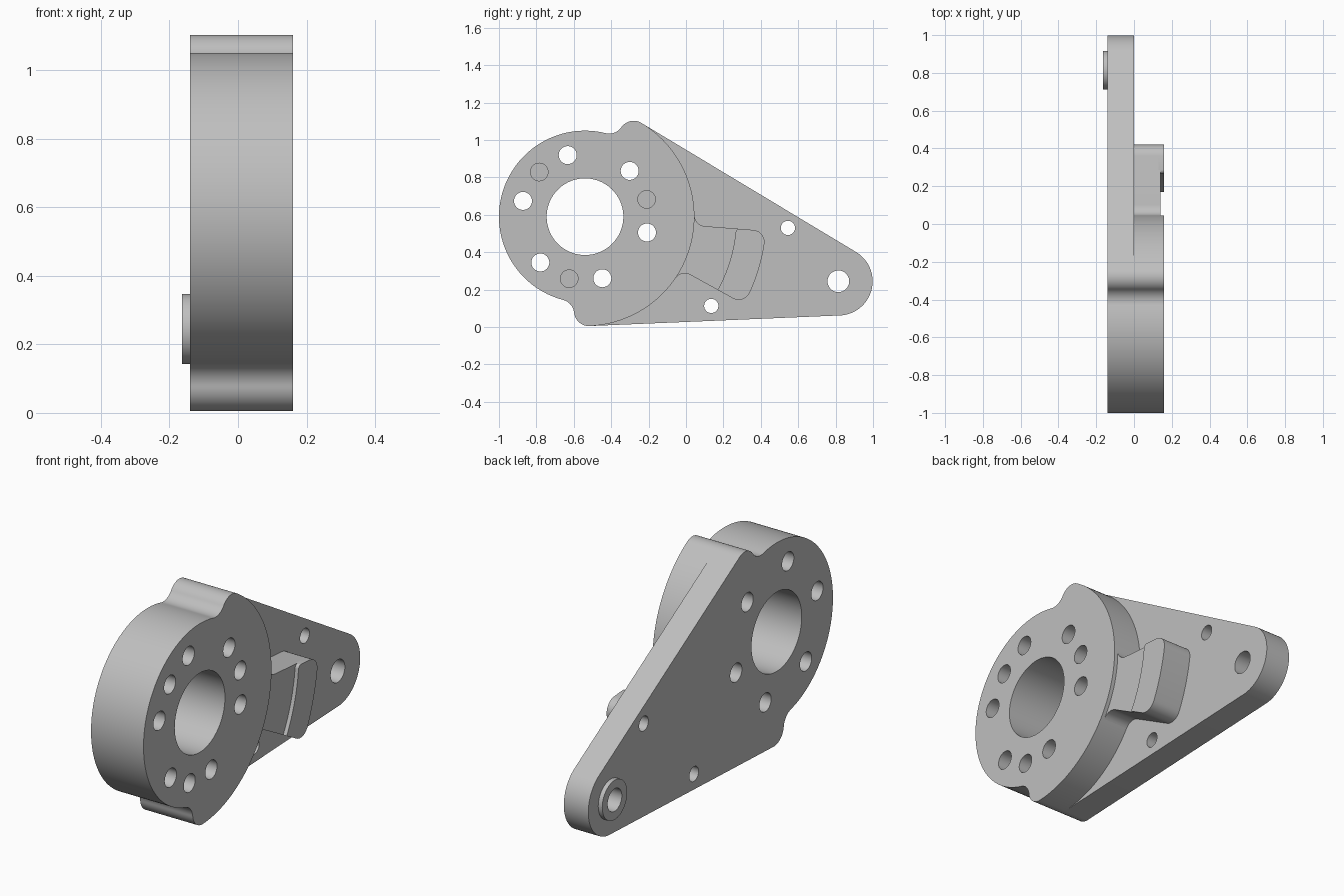
import bpy, bmesh
from math import sin, cos, asin, acos, atan2, radians, degrees, hypot
from mathutils import Matrix

if "Cube" in bpy.data.objects:
    bpy.data.objects.remove(bpy.data.objects["Cube"], do_unlink=True)

grey = bpy.data.materials.new("plain grey")
grey.use_nodes = True
colour = (0.52, 0.52, 0.52, 1)
grey.diffuse_color = colour
grey.node_tree.nodes["Principled BSDF"].inputs["Base Color"].default_value = colour

# Shapes are drawn around the bore centre, with the arm along local x.
TILT = -14.3
PLACE = (Matrix.Translation((0, -0.54, 0.59))
         @ Matrix(((0, 0, 1, 0), (1, 0, 0, 0), (0, 1, 0, 0), (0, 0, 0, 1)))
         @ Matrix.Rotation(radians(TILT), 4, 'Z'))
ARM, TIP_R = 1.398, 0.183       # arm length and tip radius
MAIN_R, RIM_R = 0.46, 0.585     # back and front radii of the hub
LOBE_R, FILLET = 0.08, 0.08


def polar(r, a):
    return r * cos(radians(a)), r * sin(radians(a))


def arc(centre, r, start, end, n=16):
    steps = [start + (end - start) * i / n for i in range(n + 1)]
    return [(centre[0] + polar(r, a)[0], centre[1] + polar(r, a)[1]) for a in steps]


def circle(centre, r, n=48):
    return arc(centre, r, 0, 360, n)[:-1]


def extrude(name, loops, x0, x1):
    """Fill the outline (first loop) minus holes, and extrude it between x0 and x1."""
    curve = bpy.data.curves.new(name, 'CURVE')
    curve.dimensions, curve.fill_mode = '2D', 'BOTH'
    curve.extrude = (x1 - x0) / 2
    for loop in loops:
        spline = curve.splines.new('POLY')
        spline.points.add(len(loop) - 1)
        for point, (u, v) in zip(spline.points, loop):
            point.co = (u, v, 0, 1)
        spline.use_cyclic_u = True
    temp = bpy.data.objects.new(name, curve)
    bpy.context.collection.objects.link(temp)
    graph = bpy.context.evaluated_depsgraph_get()
    mesh = bpy.data.meshes.new_from_object(temp.evaluated_get(graph))
    bpy.data.objects.remove(temp, do_unlink=True)
    mesh.transform(Matrix.Translation(((x0 + x1) / 2, 0, 0)) @ PLACE)
    bm = bmesh.new()
    bm.from_mesh(mesh)
    bmesh.ops.remove_doubles(bm, verts=bm.verts, dist=0.0002)
    bmesh.ops.recalc_face_normals(bm, faces=bm.faces)
    bm.to_mesh(mesh)
    bm.free()
    mesh.materials.clear()
    mesh.materials.append(grey)
    obj = bpy.data.objects.new(name, mesh)
    bpy.context.collection.objects.link(obj)
    bpy.ops.object.select_all(action='DESELECT')
    obj.select_set(True)
    bpy.context.view_layer.objects.active = obj
    bpy.ops.object.shade_smooth_by_angle(angle=radians(30))
    return obj


# Rear outline: lobe, concave fillet and hub arc, mirrored across the arm axis
phi = degrees(acos((RIM_R - TIP_R) / ARM))
lobe_d, fillet_d = RIM_R - LOBE_R, MAIN_R + FILLET
spread = degrees(acos((lobe_d**2 + fillet_d**2 - (LOBE_R + FILLET)**2)
                      / (2 * lobe_d * fillet_d)))
lobe, fillet = polar(lobe_d, phi), polar(fillet_d, phi + spread)
beta = degrees(atan2(fillet[1] - lobe[1], fillet[0] - lobe[0]))
half = (arc(lobe, LOBE_R, phi, beta)
        + arc(fillet, FILLET, beta + 180, phi + spread + 180)[1:]
        + arc((0, 0), MAIN_R, phi + spread, 180, 40)[1:])
rear = half + [(u, -v) for u, v in reversed(half[:-1])]

# Holes
bore = circle((0, 0), 0.205, 96)
bolts = [circle(polar(0.342, 60 * i), 0.048) for i in range(6)]
blind = [circle(polar(0.342, 30 + 120 * i), 0.047) for i in range(3)]
pivot = circle((ARM, 0), 0.058)


def local(y, z):
    d, a = hypot(y + 0.54, z - 0.59), degrees(atan2(z - 0.59, y + 0.54))
    return polar(d, a - TILT)


pins = [circle(local(0.545, 0.53), 0.038), circle(local(0.135, 0.113), 0.038)]

# Main parts
extrude("arm_plate", [rear + arc((ARM, 0), TIP_R, -phi, phi, 48)[1:-1],
                      bore, pivot] + bolts + pins, -0.14, 0)
extrude("hub_disc", [rear + arc((0, 0), RIM_R, -phi, phi, 72)[1:-1],
                     bore] + bolts + blind, 0, 0.16)
extrude("pivot_boss", [circle((ARM, 0), 0.102), pivot], -0.163, -0.14)

# Lug beside the disc: a wedge with rounded outer corners and a raised outer pad
LOW, HIGH, OUT, STEP = -14.6, 9.8, 0.97, 0.81
CORNER, ROOT, NICK = 0.065, 0.06, 0.02


def outer_corner(edge, side):
    """Rounded corner between a radial edge and the outer arc."""
    turn = degrees(asin(CORNER / (OUT - CORNER)))
    a = edge - side * turn
    pts = arc(polar(OUT - CORNER, a), CORNER, a, edge + side * 90, 10)
    return pts if side > 0 else pts[::-1]


def root_fillet(edge, side):
    """Concave blend from a radial edge into the disc rim."""
    a = edge + side * degrees(asin(ROOT / (RIM_R + ROOT)))
    pts = arc(polar(RIM_R + ROOT, a), ROOT, edge - side * 90, edge - side * 90
              - side * (90 - abs(a - edge)), 10)
    return pts if side > 0 else pts[::-1]


turn = degrees(asin(CORNER / (OUT - CORNER)))
nose = (outer_corner(LOW, -1) + arc((0, 0), OUT, LOW + turn, HIGH - turn)[1:-1]
        + outer_corner(HIGH, 1))
inner = [polar(RIM_R - 0.04, HIGH + 4), polar(RIM_R - 0.04, LOW - 4)]
extrude("lug_neck", [nose + root_fillet(HIGH, 1) + inner + root_fillet(LOW, -1)],
        -0.01, 0.14)
nick_turn = degrees(asin(NICK / (STEP + NICK)))
nick = arc(polar(STEP + NICK, HIGH - nick_turn), NICK, HIGH + 90,
           HIGH - nick_turn + 180, 6)
step = arc((0, 0), STEP, HIGH - nick_turn, LOW)
extrude("lug_pad", [nose + nick + step[1:]], 0.13, 0.16)
